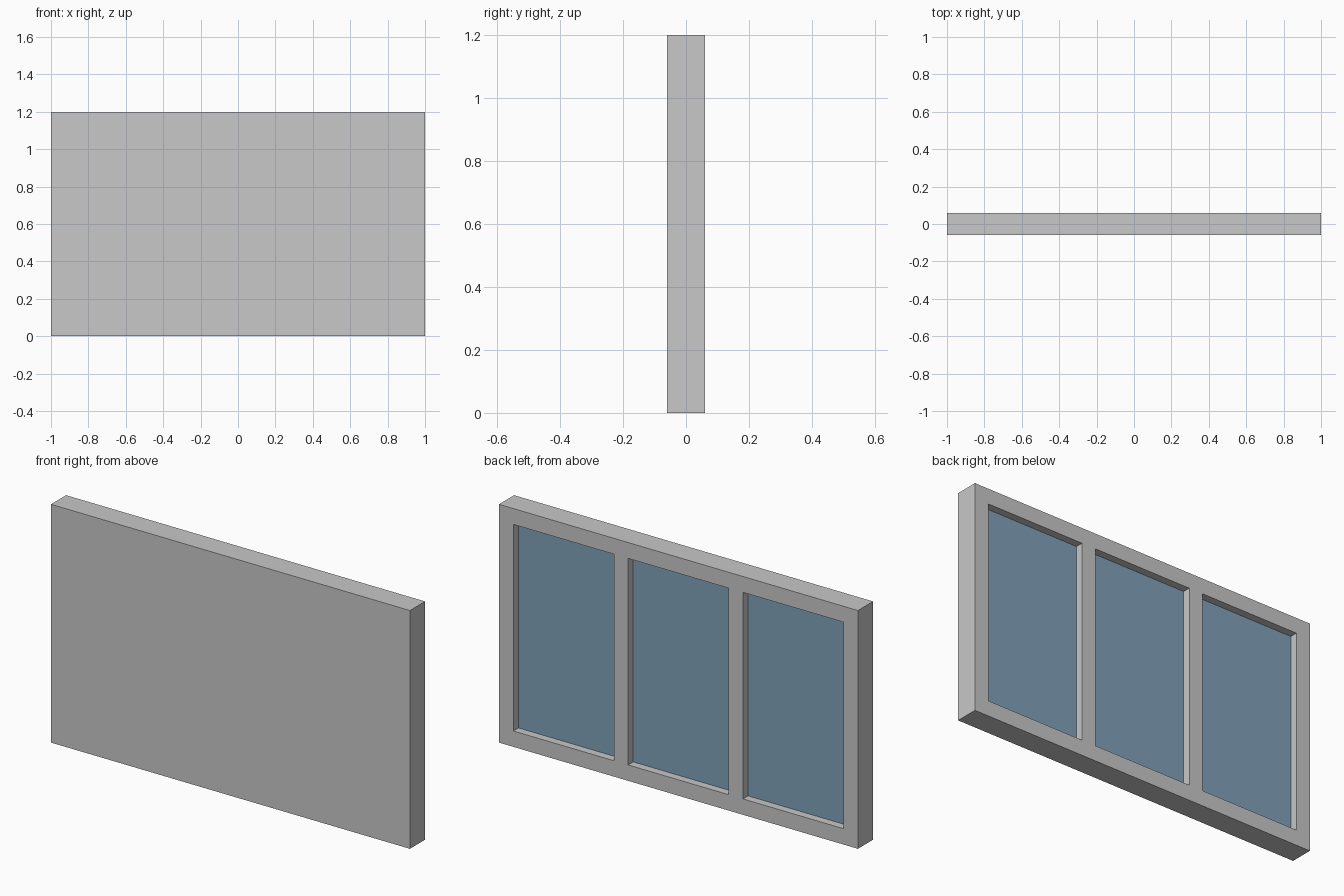
import bpy, bmesh
from mathutils import Vector

cube = bpy.data.objects.get("Cube")
if cube:
    bpy.data.objects.remove(cube, do_unlink=True)

WIDTH, DEPTH, HEIGHT = 2.0, 0.12, 1.2
BAR = 0.08                           # width of rails and mullions
PANES = 3
PANE_W = (WIDTH - BAR * (PANES + 1)) / PANES
RECESS = 0.04                        # opening depth down to the glass
GLASS = 0.005                        # glass plate thickness


def material(name, rgb):
    m = bpy.data.materials.new(name)
    m.use_nodes = True
    color = (*rgb, 1.0)
    m.diffuse_color = color
    bsdf = next(n for n in m.node_tree.nodes if n.type == "BSDF_PRINCIPLED")
    bsdf.inputs["Base Color"].default_value = color
    return m


def box_mesh(center, size):
    bm = bmesh.new()
    bmesh.ops.create_cube(bm, size=1)
    bmesh.ops.scale(bm, vec=size, verts=bm.verts)
    bmesh.ops.translate(bm, vec=center, verts=bm.verts)
    return bm


def finish(bm, name, mat):
    bmesh.ops.recalc_face_normals(bm, faces=bm.faces)
    mesh = bpy.data.meshes.new(name)
    bm.to_mesh(mesh)
    bm.free()
    mesh.materials.append(mat)
    obj = bpy.data.objects.new(name, mesh)
    bpy.context.collection.objects.link(obj)


frame_grey = material("frame_grey", (0.58, 0.58, 0.58))
glass_blue = material("glass_blue", (0.22, 0.36, 0.49))

# Left edge of each opening
starts = [-WIDTH / 2 + BAR + i * (PANE_W + BAR) for i in range(PANES)]

# Frame: a solid slab, sliced along the openings, then recessed at the back
bm = box_mesh((0, 0, HEIGHT / 2), (WIDTH, DEPTH, HEIGHT))
cuts = [((x, 0, 0), (1, 0, 0)) for s in starts for x in (s, s + PANE_W)]
cuts += [((0, 0, z), (0, 0, 1)) for z in (BAR, HEIGHT - BAR)]
for co, no in cuts:
    bmesh.ops.bisect_plane(bm, geom=bm.verts[:] + bm.edges[:] + bm.faces[:],
                           plane_co=co, plane_no=no)


def in_opening(face):
    c = face.calc_center_median()
    return (c.y > DEPTH / 2 - 0.001 and BAR < c.z < HEIGHT - BAR
            and any(s < c.x < s + PANE_W for s in starts))


openings = [f for f in bm.faces if in_opening(f)]
result = bmesh.ops.extrude_face_region(bm, geom=openings)
bmesh.ops.delete(bm, geom=[f for f in openings if f.is_valid], context="FACES_ONLY")
floor = [v for v in result["geom"] if isinstance(v, bmesh.types.BMVert)]
bmesh.ops.translate(bm, vec=Vector((0, -RECESS - GLASS, 0)), verts=floor)
finish(bm, "window_frame", frame_grey)

# Glass plates lying on the floor of each opening
for i, s in enumerate(starts):
    center = (s + PANE_W / 2, DEPTH / 2 - RECESS - GLASS / 2, HEIGHT / 2)
    finish(box_mesh(center, (PANE_W, GLASS, HEIGHT - 2 * BAR)),
           f"glass_pane_{i + 1}", glass_blue)
